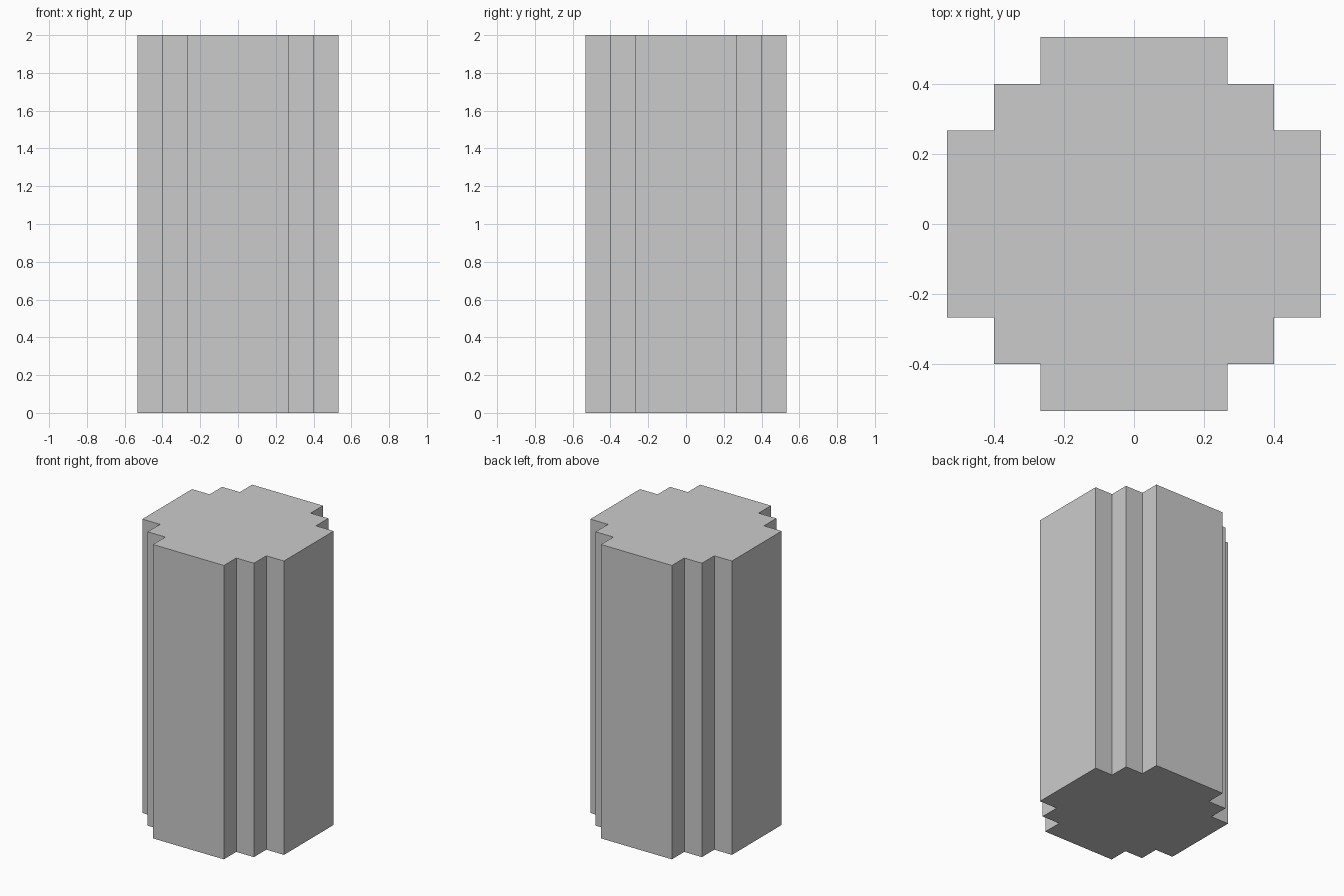
import bpy, bmesh

if "Cube" in bpy.data.objects:
    bpy.data.objects.remove(bpy.data.objects["Cube"])

HEIGHT = 2.0
OUTER, MIDDLE, INNER = 0.533, 0.4, 0.267

# One stepped corner of the cross-section, counter-clockwise
corner = [(OUTER, INNER), (MIDDLE, INNER), (MIDDLE, MIDDLE),
          (INNER, MIDDLE), (INNER, OUTER)]

# Repeat the corner by quarter turns
outline = []
for _ in range(4):
    outline += corner
    corner = [(-y, x) for x, y in corner]

# Stepped column: extrude the outline upwards
bm = bmesh.new()
base = bm.faces.new([bm.verts.new((x, y, 0)) for x, y in outline])
top = bmesh.ops.extrude_face_region(bm, geom=[base], use_keep_orig=True)
bmesh.ops.translate(bm, vec=(0, 0, HEIGHT),
                    verts=[v for v in top["geom"] if isinstance(v, bmesh.types.BMVert)])
bmesh.ops.recalc_face_normals(bm, faces=bm.faces)

mesh = bpy.data.meshes.new("stepped_column")
bm.to_mesh(mesh)
bm.free()
bpy.context.collection.objects.link(bpy.data.objects.new("stepped_column", mesh))
